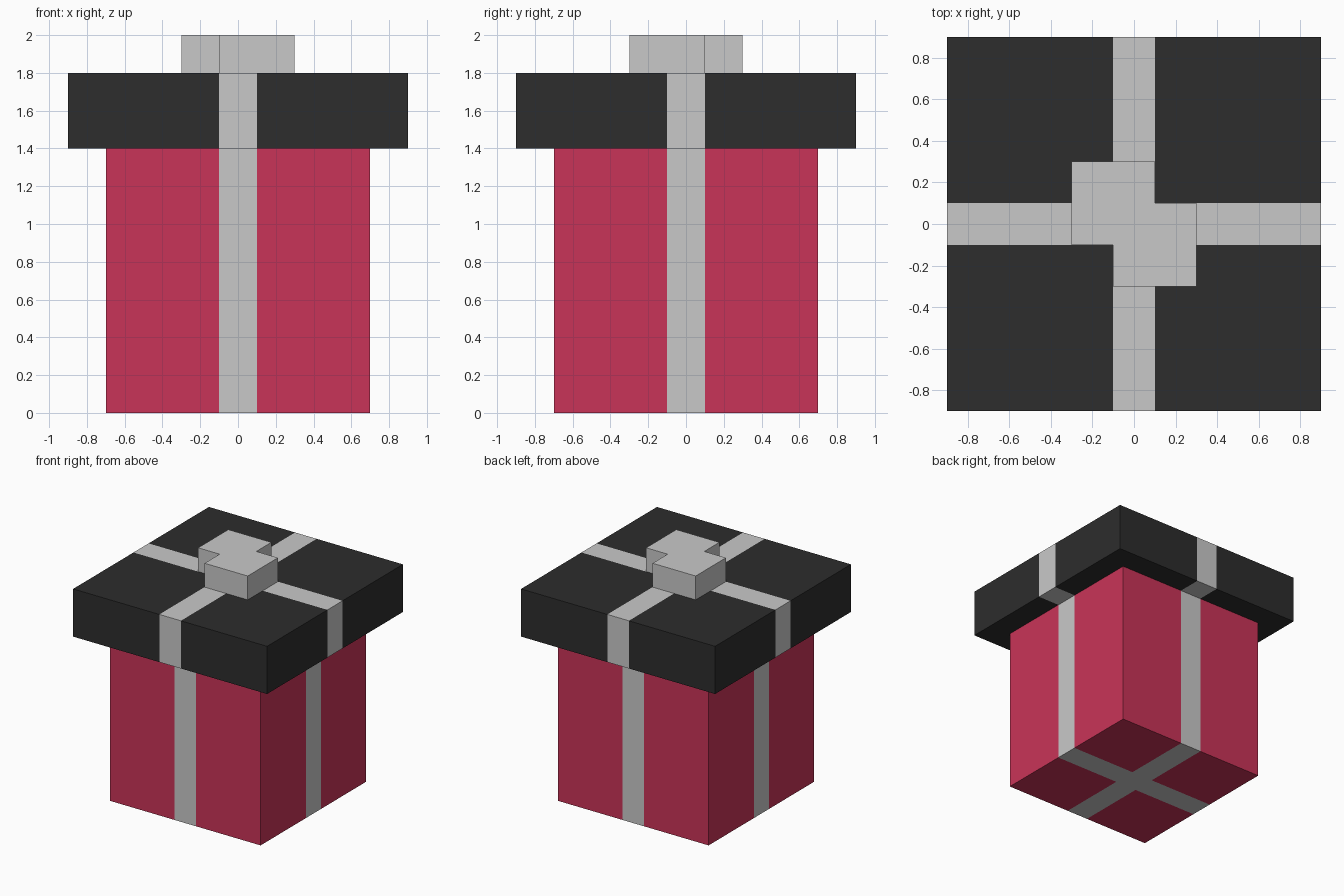
import bpy, bmesh
from mathutils import Matrix, Vector

if "Cube" in bpy.data.objects:
    bpy.data.objects.remove(bpy.data.objects["Cube"])


def material(name, rgb):
    m = bpy.data.materials.new(name)
    m.diffuse_color = (*rgb, 1.0)
    m.use_nodes = True
    m.node_tree.nodes["Principled BSDF"].inputs["Base Color"].default_value = m.diffuse_color
    return m


RED = material("red paper", (0.584, 0.034, 0.098))
BLACK = material("black lid", (0.026, 0.026, 0.026))
SILVER = material("silver ribbon", (0.584, 0.584, 0.584))
HALF_RIBBON = 0.1


def finish(bm, name, mats):
    bmesh.ops.recalc_face_normals(bm, faces=bm.faces[:])
    me = bpy.data.meshes.new(name)
    bm.to_mesh(me)
    bm.free()
    for m in mats:
        me.materials.append(m)
    ob = bpy.data.objects.new(name, me)
    bpy.context.collection.objects.link(ob)
    return ob


def wrapped_box(name, width, z0, z1, mat):
    """Box with flush ribbons crossing every side, cut into its faces."""
    bm = bmesh.new()
    mtx = Matrix.Translation((0, 0, (z0 + z1) / 2)) @ Matrix.Diagonal((width, width, z1 - z0, 1))
    bmesh.ops.create_cube(bm, size=1, matrix=mtx)
    for axis in (Vector((1, 0, 0)), Vector((0, 1, 0))):
        for s in (-1, 1):
            bmesh.ops.bisect_plane(bm, geom=bm.verts[:] + bm.edges[:] + bm.faces[:],
                                   plane_co=axis * s * HALF_RIBBON, plane_no=axis)
    for f in bm.faces:
        c = f.calc_center_median()
        f.material_index = int(min(abs(c.x), abs(c.y)) < HALF_RIBBON)
    return finish(bm, name, (mat, SILVER))


# Box and lid
wrapped_box("gift_box", 1.4, 0.0, 1.4, RED)
wrapped_box("gift_lid", 1.8, 1.4, 1.8, BLACK)

# Bow: stepped outline of two overlapping squares, point-symmetric, extruded up
half = [(-0.1, -0.1), (-0.3, -0.1), (-0.3, 0.3), (0.1, 0.3)]
outline = half + [(-x, -y) for x, y in half]
bm = bmesh.new()
base = bm.faces.new([bm.verts.new((x, y, 1.8)) for x, y in outline])
top = bmesh.ops.extrude_face_region(bm, geom=[base], use_keep_orig=True)["geom"]
bmesh.ops.translate(bm, vec=(0, 0, 0.2), verts=[v for v in top if isinstance(v, bmesh.types.BMVert)])
finish(bm, "bow", (SILVER,))
